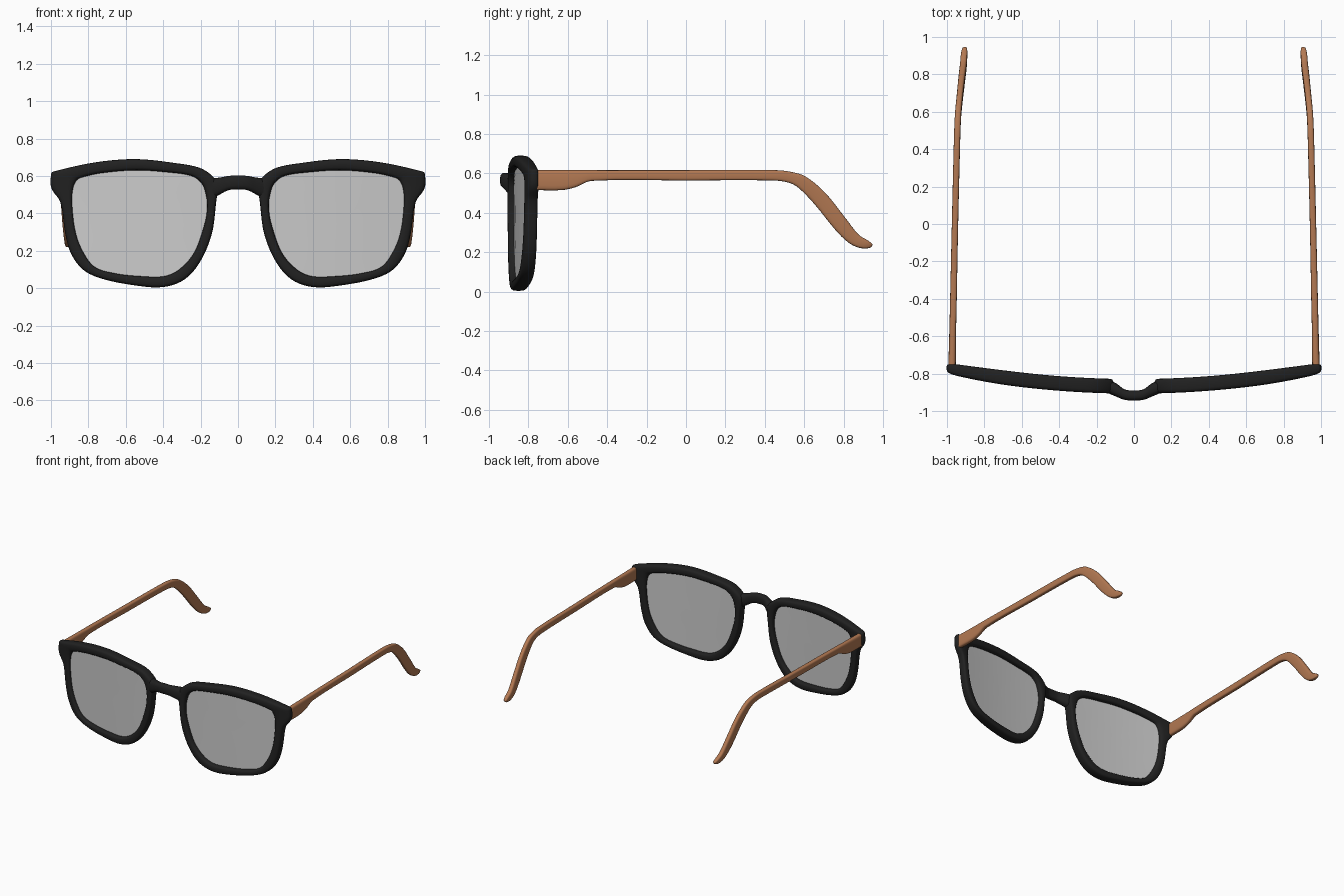
import bpy, bmesh, math
from mathutils import Vector

if "Cube" in bpy.data.objects:
    bpy.data.objects.remove(bpy.data.objects["Cube"])


def material(name, rgb):
    m = bpy.data.materials.new(name)
    m.diffuse_color = (*rgb, 1)
    m.use_nodes = True
    m.node_tree.nodes["Principled BSDF"].inputs["Base Color"].default_value = m.diffuse_color
    return m


BLACK = material("matte black", (0.015, 0.015, 0.015))
WOOD = material("warm wood", (0.45, 0.19, 0.085))
GREY = material("lens grey", (0.6, 0.6, 0.6))


def spline(points, steps, closed):
    """Smooth curve through points; tangents scaled to each segment to avoid overshoot."""
    p = [Vector(q) for q in points]
    n = len(p)

    def tangent(i):
        a = p[(i - 1) % n] if closed else p[max(i - 1, 0)]
        b = p[(i + 1) % n] if closed else p[min(i + 1, n - 1)]
        return (b - a).normalized()

    out = []
    for i in range(n if closed else n - 1):
        a, b = p[i], p[(i + 1) % n]
        d = (b - a).length
        ta, tb = tangent(i) * d, tangent((i + 1) % n) * d
        for k in range(steps):
            t = k / steps
            out.append(a * (2*t**3 - 3*t**2 + 1) + ta * (t**3 - 2*t**2 + t)
                       + b * (3*t**2 - 2*t**3) + tb * (t**3 - t**2))
    if not closed:
        out.append(p[-1])
    return out


def section(n=20, power=0.6):
    """Rounded-rectangle cross-section in -1..1."""
    f = lambda v: math.copysign(abs(v) ** power, v)
    return [(f(math.cos(2*math.pi*k/n)), f(math.sin(2*math.pi*k/n))) for k in range(n)]


def loft(name, rings, mat, closed=False, mirror=False, cap=True):
    bm = bmesh.new()
    vs = [[bm.verts.new(co) for co in r] for r in rings]
    n = len(vs[0])
    for i in range(len(vs) if closed else len(vs) - 1):
        a, b = vs[i], vs[(i + 1) % len(vs)]
        for k in range(n):
            bm.faces.new((a[k], a[(k+1) % n], b[(k+1) % n], b[k]))
    if cap and not closed:
        bm.faces.new(vs[0])
        bm.faces.new(vs[-1])
    bmesh.ops.recalc_face_normals(bm, faces=bm.faces)
    me = bpy.data.meshes.new(name)
    bm.to_mesh(me)
    bm.free()
    ob = bpy.data.objects.new(name, me)
    bpy.context.collection.objects.link(ob)
    me.materials.append(mat)
    bpy.ops.object.select_all(action='DESELECT')
    bpy.context.view_layer.objects.active = ob
    ob.select_set(True)
    bpy.ops.object.shade_smooth_by_angle(angle=math.radians(40))
    if mirror:
        ob.modifiers.new("mirror", 'MIRROR').use_mirror_merge = False
    return ob


def front_y(x):
    """Wrap of the front: middle of the frame thickness at x."""
    return -0.868 + 0.097 * x * x


# Matching outer and inner outlines of one rim (x, z)
outer = [(.11, .56), (.145, .607), (.21, .645), (.33, .668), (.545, .69), (.76, .673),
         (.988, .623), (.999, .61), (.998, .535), (.95, .46), (.925, .30), (.895, .19),
         (.83, .10), (.73, .051), (.545, .014), (.40, .006), (.285, .047), (.20, .145),
         (.14, .29), (.118, .45)]
inner = [(.172, .50), (.195, .56), (.25, .60), (.385, .62), (.545, .63), (.73, .615),
         (.84, .59), (.865, .572), (.882, .53), (.887, .45), (.866, .29), (.82, .18),
         (.76, .11), (.65, .078), (.52, .064), (.395, .064), (.315, .10), (.235, .19),
         (.18, .34), (.165, .43)]
out_curve = spline(outer, 5, True)
in_curve = spline(inner, 5, True)

# Rims
rings = []
for o, i in zip(out_curve, in_curve):
    ring = []
    for s, t in section():
        q = i.lerp(o, 0.5 + 0.5 * s)
        half = 0.039 - 0.011 * max(0, (q.x - 0.6) / 0.4) ** 2
        ring.append((q.x, front_y(q.x) + half * t, q.y))
    rings.append(ring)
loft("rims", rings, BLACK, closed=True, mirror=True)

# Lenses: thin curved plates, tucked a little into the rims
centre = Vector((0.53, 0.35))
rings = []
for side, scales in ((-0.008, (0.02, 0.25, 0.5, 0.75, 1.02)), (0.008, (1.02, 0.75, 0.5, 0.25, 0.02))):
    for s in scales:
        pts = [centre.lerp(q, s) for q in in_curve]
        rings.append([(q.x, front_y(q.x) + side, q.y) for q in pts])
loft("lenses", rings, GREY, mirror=True)

# Bridge: arched bar, stations are x, y, z, half depth, half height
half_bridge = [(.0, -.917, .565, .027, .038), (.05, -.912, .562, .028, .038),
               (.10, -.885, .545, .036, .046), (.15, -.866, .53, .034, .058)]
stations = [(-x, *r) for x, *r in half_bridge[:0:-1]] + half_bridge
rings = [[(x, y + hy * s, z + hz * t) for s, t in section(20, 0.75)]
         for x, y, z, hy, hz in spline(stations, 5, False)]
loft("bridge", rings, BLACK)

# Temples: stations are top y, top z, bottom y, bottom z, centre x, half width
temple = [(-.77, .616, -.77, .515, .973, .020), (-.63, .616, -.63, .515, .970, .019),
          (-.56, .616, -.56, .53, .969, .018), (-.48, .616, -.48, .562, .967, .018),
          (0, .616, 0, .564, .957, .017), (.46, .616, .44, .564, .946, .017),
          (.55, .604, .52, .553, .943, .017), (.61, .582, .57, .527, .940, .017),
          (.705, .503, .655, .44, .931, .017), (.807, .376, .756, .315, .920, .018),
          (.875, .29, .825, .248, .912, .018), (.925, .258, .88, .222, .908, .017),
          (.945, .242, .925, .220, .905, .012), (.946, .234, .94, .226, .904, .005)]
rings = []
for y1, z1, y0, z0, x, w in spline(temple, 4, False):
    rings.append([(x + w * s, y0 + (y1 - y0) * (.5 + .5*t), z0 + (z1 - z0) * (.5 + .5*t))
                  for s, t in section(20, 0.55)])
loft("temples", rings, WOOD, mirror=True)
